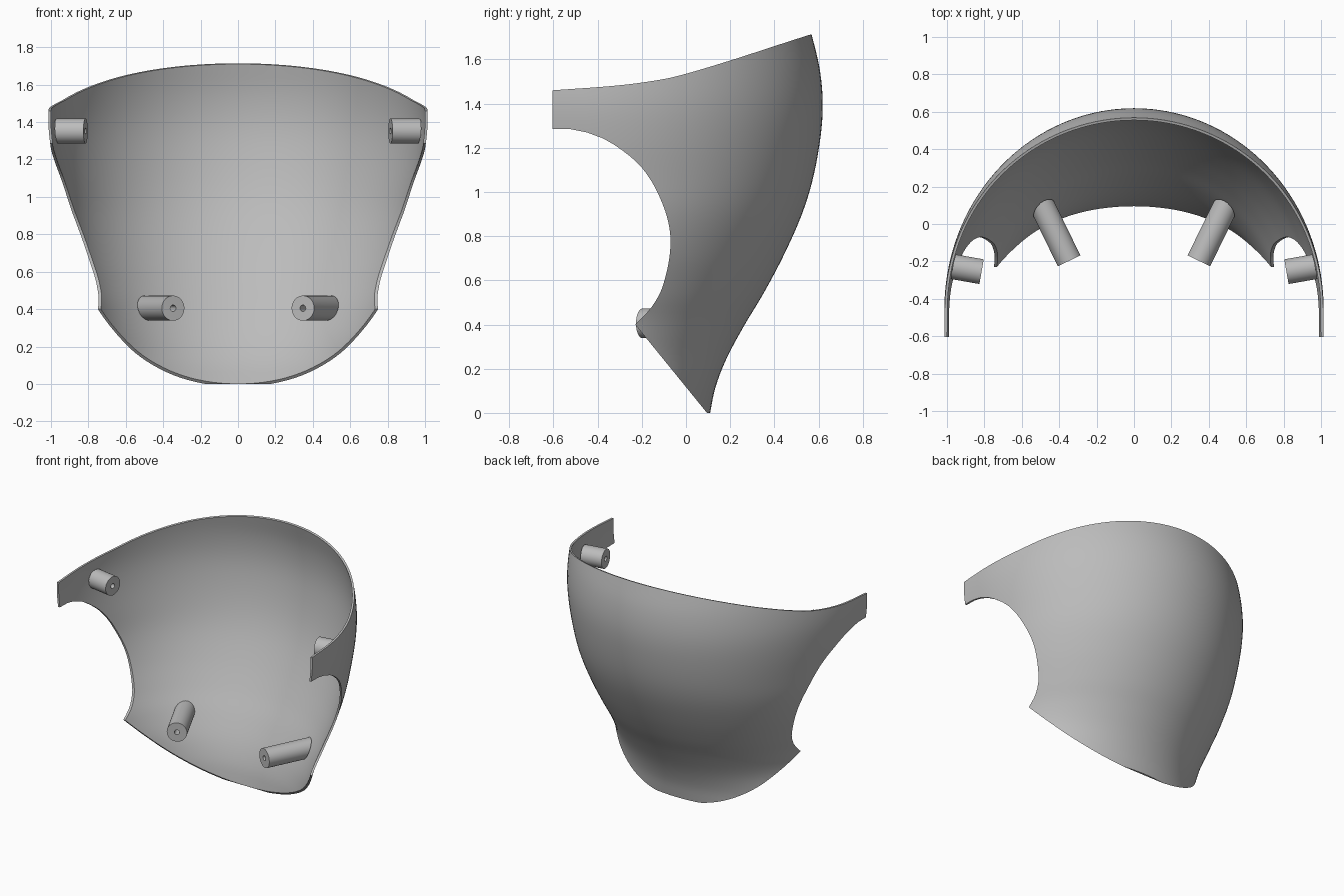
import bpy
import bmesh
from math import sin, cos, pi, radians
from mathutils import Vector

if "Cube" in bpy.data.objects:
    bpy.data.objects.remove(bpy.data.objects["Cube"])

grey = bpy.data.materials.new("plain grey")
grey.use_nodes = True
COLOUR = (0.5, 0.5, 0.5, 1)
grey.diffuse_color = COLOUR
grey.node_tree.nodes["Principled BSDF"].inputs["Base Color"].default_value = COLOUR

WALL = 0.014
# Cross-sections of the shell: height, rear depth, half width, curve depth
SECTIONS = [(-0.06, 0.085, 1.1, 1.1), (0, 0.095, 1.05, 1.05), (0.12, 0.12, 0.92, 0.92),
            (0.25, 0.17, 0.82, 0.82), (0.4, 0.25, 0.8, 0.8), (0.55, 0.34, 0.835, 0.835),
            (0.72, 0.43, 0.885, 0.885), (0.9, 0.51, 0.925, 0.93), (1.06, 0.56, 0.95, 0.97),
            (1.25, 0.595, 0.985, 1.03), (1.4, 0.605, 1.0, 1.06), (1.55, 0.592, 0.99, 1.05),
            (1.71, 0.555, 0.96, 1.0), (1.78, 0.535, 0.94, 0.98)]


def curve(points, t):
    """Smooth interpolation of tuples over their first value."""
    i = 0
    while i < len(points) - 2 and t > points[i + 1][0]:
        i += 1
    p = [Vector(points[max(0, min(k, len(points) - 1))]) for k in range(i - 1, i + 3)]
    h = p[2][0] - p[1][0]
    s = (t - p[1][0]) / h
    m1 = (p[2] - p[0]) / (p[2][0] - p[0][0]) * h
    m2 = (p[3] - p[1]) / (p[3][0] - p[1][0]) * h
    return (p[1] * (2 * s**3 - 3 * s**2 + 1) + m1 * (s**3 - 2 * s**2 + s)
            + p[2] * (3 * s**2 - 2 * s**3) + m2 * (s**3 - s**2))


def make(name, bm):
    bmesh.ops.recalc_face_normals(bm, faces=bm.faces)
    mesh = bpy.data.meshes.new(name)
    bm.to_mesh(mesh)
    bm.free()
    obj = bpy.data.objects.new(name, mesh)
    bpy.context.collection.objects.link(obj)
    mesh.materials.append(grey)
    return obj


def activate(obj):
    bpy.ops.object.select_all(action="DESELECT")
    obj.select_set(True)
    bpy.context.view_layer.objects.active = obj


def build_shell():
    bm = bmesh.new()
    rows, cols = 60, 72
    grid = []
    for r in range(rows + 1):
        z = SECTIONS[0][0] + (SECTIONS[-1][0] - SECTIONS[0][0]) * r / rows
        _, back, w, b = curve(SECTIONS, z)
        line = []
        for c in range(cols + 1):
            a = pi * (c / cols - 0.5)
            line.append((w * sin(a), back - b + b * cos(a), z))
        # straight arms running forward from the widest point
        arm = [(w, back - b + (-0.75 - back + b) * k / 4, z) for k in (1, 2, 3, 4)]
        line = [(-x, y, q) for x, y, q in reversed(arm)] + line + arm
        grid.append([bm.verts.new(v) for v in line])
    for lo, hi in zip(grid, grid[1:]):
        for i in range(len(lo) - 1):
            bm.faces.new((lo[i], lo[i + 1], hi[i + 1], hi[i]))
    # thicken towards the hollow side
    bm.normal_update()
    inner = {v: bm.verts.new(v.co - v.normal * WALL) for v in list(bm.verts)}
    border = [e for e in bm.edges if e.is_boundary]
    for f in list(bm.faces):
        bm.faces.new([inner[v] for v in reversed(f.verts)])
    for e in border:
        a, b = e.verts
        bm.faces.new((a, b, inner[b], inner[a]))
    return make("shell", bm)


def build_cutter():
    # side outline: top rim, arm tip, round opening, slanted lower edge
    top = [(-0.62, 1.459), (-0.3, 1.483), (-0.1, 1.511), (0, 1.535),
           (0.2, 1.595), (0.4, 1.66), (0.555, 1.71), (0.7, 1.755)]
    opening = [(0.4, -0.23), (0.48, -0.155), (0.58, -0.103), (0.77, -0.07), (0.93, -0.1),
               (1.11, -0.2), (1.23, -0.35), (1.27, -0.45)]
    outline = [(0.7, 0), (0.095, 0)]
    for k in range(33):
        z = 0.4 + 0.87 * k / 32
        outline.append((curve(opening, z)[1], z))
    outline += [(-0.52, 1.284), (-0.605, 1.285)]
    for k in range(33):
        y = -0.605 + 1.305 * k / 32
        outline.append((y, curve(top, y)[1]))
    bm = bmesh.new()
    face = bm.faces.new([bm.verts.new((-1.3, y, z)) for y, z in outline])
    ext = bmesh.ops.extrude_face_region(bm, geom=[face])
    moved = [g for g in ext["geom"] if isinstance(g, bmesh.types.BMVert)]
    bmesh.ops.translate(bm, verts=moved, vec=(2.6, 0, 0))
    return make("outline_cutter", bm)


def inside(p):
    """True while a point lies on the hollow side of the wall."""
    _, back, w, b = curve(SECTIONS, p.z)
    w, b, cy = w - WALL * 0.6, b - WALL * 0.6, back - b
    return abs(p.x) < w and (p.y < cy or (p.x / w)**2 + ((p.y - cy) / b)**2 < 1)


def build_peg(name, start, degrees, side):
    """Round post with a pilot hole, running until it meets the shell."""
    axis = Vector((cos(radians(degrees)), sin(radians(degrees)), 0))
    across = Vector((-axis.y, axis.x, 0))
    up = Vector((0, 0, 1))
    n = 40
    bm = bmesh.new()

    def ring(radius, depth):
        pts = []
        for k in range(n):
            a = 2 * pi * k / n
            p = Vector(start) + (across * cos(a) + up * sin(a)) * radius
            if depth is None:
                while inside(p):
                    p += axis * 0.002
            else:
                p += axis * depth
            pts.append(bm.verts.new((p.x * side, p.y, p.z)))
        return pts

    rings = [ring(0.067, None), ring(0.067, 0), ring(0.017, 0), ring(0.017, 0.1)]
    for a, b in zip(rings, rings[1:]):
        for k in range(n):
            bm.faces.new((a[k], a[(k + 1) % n], b[(k + 1) % n], b[k]))
    bm.faces.new(rings[0])
    bm.faces.new(rings[-1])
    return make(name, bm)


shell = build_shell()
cutter = build_cutter()
trim = shell.modifiers.new("trim", "BOOLEAN")
trim.operation = "INTERSECT"
trim.solver = "EXACT"
trim.object = cutter
activate(shell)
bpy.ops.object.modifier_apply(modifier="trim")
bpy.data.objects.remove(cutter)

parts = [shell]
for label, side in (("left", 1), ("right", -1)):
    parts.append(build_peg("upper_peg_" + label, (0.815, -0.255, 1.352), 10, side))
    parts.append(build_peg("lower_peg_" + label, (0.347, -0.197, 0.405), 64, side))

for part in parts:
    activate(part)
    bpy.ops.object.shade_smooth_by_angle(angle=radians(35))
